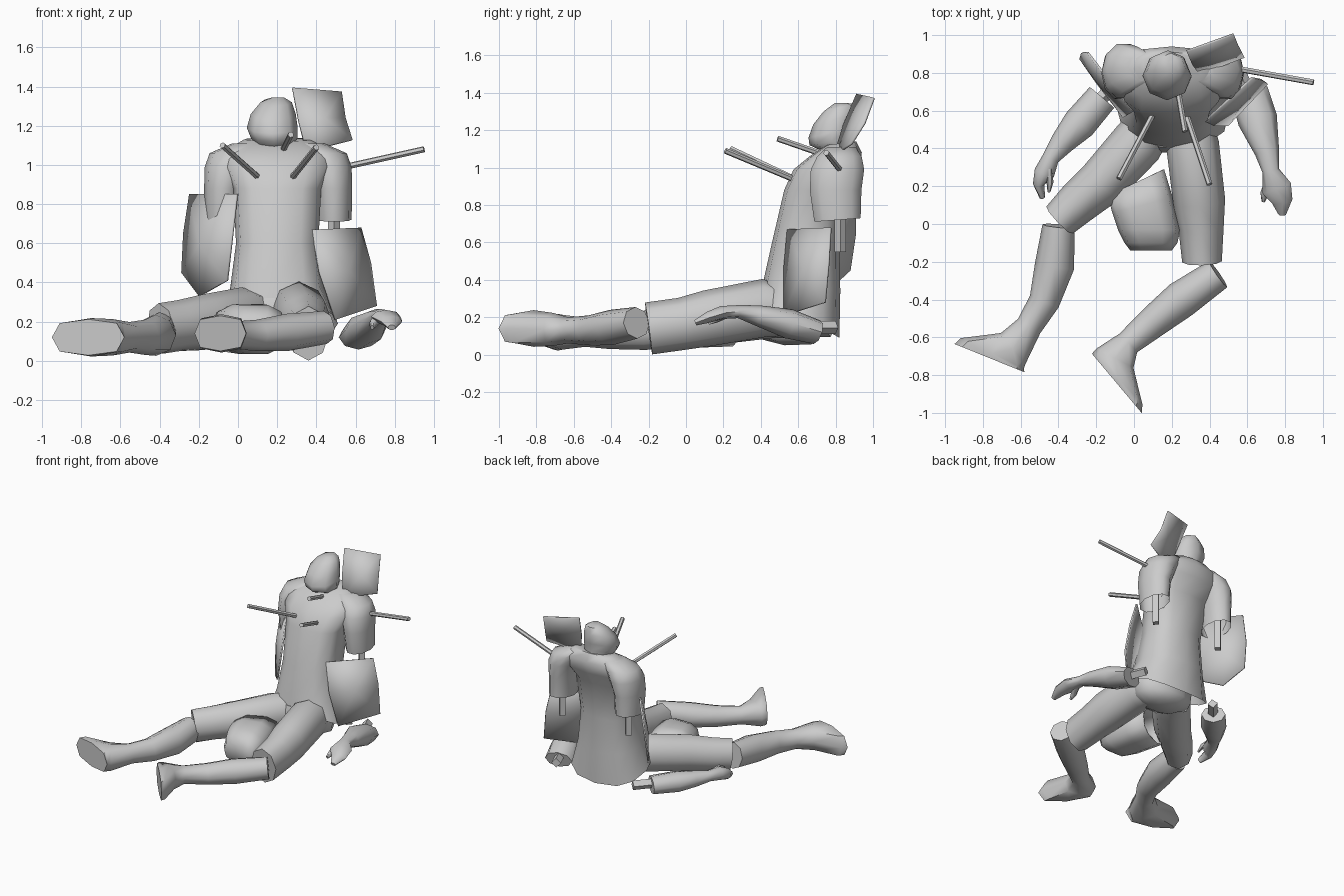
import bpy, bmesh, math
from mathutils import Vector

UP = Vector((0, 0, 1))


def finish(name, bm, angle=58, thick=0):
    bmesh.ops.recalc_face_normals(bm, faces=bm.faces)
    me = bpy.data.meshes.new(name)
    bm.to_mesh(me)
    bm.free()
    me.shade_smooth()
    me.set_sharp_from_angle(angle=math.radians(angle))
    ob = bpy.data.objects.new(name, me)
    bpy.context.collection.objects.link(ob)
    if thick:
        m = ob.modifiers.new("thickness", 'SOLIDIFY')
        m.thickness = thick
    return ob


def skin(name, loops, start=True, end=True, thick=0, angle=58):
    """Join equal-length point loops into a skin."""
    bm = bmesh.new()
    rows = [[bm.verts.new(p) for p in lp] for lp in loops]
    n = len(rows[0])
    for a, b in zip(rows, rows[1:]):
        for i in range(n):
            j = (i + 1) % n
            bm.faces.new((a[i], a[j], b[j], b[i]))
    if start:
        bm.faces.new(rows[0])
    if end:
        bm.faces.new(rows[-1])
    return finish(name, bm, thick=thick, angle=angle)


def sp(v, power):
    return math.copysign(abs(v) ** power, v) if abs(v) > 1e-6 else 0.0


def limb(name, rings, n=8, **kw):
    """Rings (x, y, z, half width, half height, [heading of the width axis]).
    Rings with a heading stand upright and are squarer."""
    pts = [Vector(r[:3]) for r in rings]
    loops = []
    for i, r in enumerate(rings):
        t = (pts[min(i + 1, len(pts) - 1)] - pts[max(i - 1, 0)]).normalized()
        side = t.cross(UP).normalized()
        top = side.cross(t)
        p = 1.0
        if len(r) > 5:
            h = math.radians(r[5])
            side, top, p = Vector((math.cos(h), math.sin(h), 0)), UP, .7
        loops.append([pts[i] + side * r[3] * sp(math.cos(k * math.tau / n), p)
                      + top * r[4] * sp(math.sin(k * math.tau / n), p) for k in range(n)])
    return skin(name, loops, **kw)


def stack(name, rings, n=10, power=1.0, mirror=None, **kw):
    """Level rings (x, y, z, rx, ry, tilt) stacked upward."""
    loops = []
    for x, y, z, rx, ry, tilt in rings:
        if mirror is not None:
            x = 2 * mirror - x
        ang = [k * math.tau / n for k in range(n)]
        loops.append([(x + rx * sp(math.cos(a), power), y + ry * sp(math.sin(a), power),
                       z + tilt * math.sin(a)) for a in ang])
    return skin(name, loops, **kw)


def rod(name, a, b, r=0.016, n=6):
    d = Vector(b) - Vector(a)
    s = d.orthogonal().normalized()
    t = d.normalized().cross(s)
    ang = [(k + 0.5) * math.tau / n for k in range(n)]
    return skin(name, [[Vector(p) + r * (s * math.cos(q) + t * math.sin(q)) for q in ang]
                       for p in (a, b)], angle=30)


def plate(name, corners, bulge):
    bm = bmesh.new()
    vs = [bm.verts.new(c) for c in corners]
    c = bm.verts.new(sum((v.co for v in vs), Vector()) / len(vs) + Vector(bulge))
    for i in range(len(vs)):
        bm.faces.new((vs[i], vs[(i + 1) % len(vs)], c))
    return finish(name, bm, thick=0.012)


# Torso with flared hem, open below
stack("torso", [(.21, .61, .19, .30, .21, -.10), (.2, .62, .37, .24, .205, -.03),
                (.2, .64, .6, .21, .18, 0), (.2, .69, .88, .225, .165, 0),
                (.2, .75, .99, .28, .175, 0), (.2, .80, 1.07, .27, .14, .01),
                (.2, .83, 1.13, .17, .08, .01)], n=12, power=.8, start=False)
stack("pelvis", [(.2, .57, .09, .12, .09, 0), (.2, .55, .14, .22, .16, 0),
                 (.2, .54, .23, .24, .17, 0), (.2, .55, .32, .2, .15, 0)])

# Bowed head and neck
stack("head", [(.19, .85, 1.06, .07, .06, 0), (.185, .78, 1.14, .12, .12, .02),
               (.175, .785, 1.19, .13, .13, .03), (.18, .80, 1.26, .115, .12, .03),
               (.195, .82, 1.32, .08, .085, .02), (.205, .83, 1.345, .03, .035, 0)], n=8)

# Short sleeves with the pegs hanging inside, mirrored about the torso
for side, m in (("right", None), ("left", .205)):
    stack(side + "_sleeve", [(.49, .81, .72, .09, .13, .01), (.485, .80, .88, .098, .145, 0),
                             (.465, .81, .99, .115, .15, 0), (.43, .82, 1.06, .125, .125, 0),
                             (.36, .83, 1.11, .08, .08, 0)],
          mirror=m, start=False)
    x = .49 if m is None else -.08
    rod(side + "_arm_peg", (x, .825, .55), (x, .825, .95), r=.03, n=4)

# Forearms, hands and elbow pegs
limb("right_forearm", [(.61, .70, .12, .10, .065), (.655, .55, .165, .105, .08),
                       (.705, .38, .21, .065, .055), (.725, .28, .23, .045, .035),
                       (.755, .19, .225, .08, .035), (.785, .12, .20, .055, .03),
                       (.785, .05, .17, .02, .015)])
limb("right_thumb", [(.72, .22, .22, .03, .025), (.69, .16, .19, .022, .022),
                     (.685, .12, .17, .01, .012)], n=6)
rod("right_elbow_peg", (.56, .80, .145), (.62, .66, .145), r=.035, n=4)
limb("left_forearm", [(-.17, .67, .12, .085, .065), (-.29, .53, .125, .09, .075),
                      (-.38, .43, .135, .065, .06), (-.44, .35, .14, .045, .04),
                      (-.475, .27, .14, .055, .05), (-.505, .21, .12, .03, .04),
                      (-.485, .14, .09, .015, .02)])
limb("left_thumb", [(-.45, .29, .16, .02, .025), (-.445, .22, .16, .018, .02),
                    (-.45, .17, .14, .008, .01)], n=6)
rod("left_elbow_peg", (-.08, .77, .13), (-.2, .63, .13), r=.035, n=4)

# Thighs
limb("right_thigh", [(.29, .56, .23, .12, .13), (.31, .42, .25, .14, .155),
                     (.345, .12, .195, .138, .15), (.355, -.02, .165, .12, .14),
                     (.36, -.20, .14, .105, .14)])
limb("left_thigh", [(.11, .56, .23, .12, .13), (.02, .43, .23, .14, .145),
                    (-.17, .22, .2, .13, .14), (-.30, .11, .18, .115, .13),
                    (-.395, .02, .165, .10, .13)])

# Shins that run down into turned feet with flat soles
limb("right_shin_foot", [(.445, -.265, .17, .085, .085), (.25, -.40, .145, .10, .095),
                         (.10, -.52, .13, .085, .08), (-.03, -.63, .13, .068, .07),
                         (-.10, -.71, .135, .11, .088, 152), (-.085, -.815, .14, .19, .098, 133),
                         (-.09, -.845, .14, .205, .09, 130)])
limb("left_shin_foot", [(-.40, -.01, .15, .085, .10), (-.42, -.22, .13, .105, .105),
                        (-.475, -.41, .12, .082, .09), (-.555, -.54, .12, .07, .078),
                        (-.64, -.66, .12, .105, .093, 128), (-.75, -.685, .12, .185, .098, 154),
                        (-.765, -.71, .12, .20, .092, 158)])

# Hollow helmet lying between the legs
limb("fallen_helmet", [(.01, .22, .16, .165, .12, 205), (.045, .10, .165, .165, .13, 195),
                       (.08, -.03, .16, .165, .13, 180), (.09, -.10, .15, .14, .11, 180),
                       (.09, -.14, .14, .11, .07, 180)], n=10, start=False, thick=.012)

# Loose armour plates behind the shoulder and beside the hips
plate("shoulder_plate", [(.28, .91, 1.395), (.53, 1.0, 1.375), (.55, .95, 1.24),
                         (.585, .88, 1.13), (.35, .79, 1.07), (.31, .84, 1.23)], (.01, -.01, 0))
plate("left_hip_plate", [(-.24, .91, .85), (-.27, .91, .65), (-.28, .88, .45), (-.19, .75, .33),
                         (-.05, .57, .41), (-.0, .60, .85)], (-.02, -.01, 0))
plate("right_hip_plate", [(.38, .54, .67), (.63, .77, .68), (.68, .76, .5), (.71, .74, .28),
                          (.50, .52, .21), (.42, .52, .45)], (.015, -.015, 0))

# Shafts stuck in the chest, neck and arm
for i, (a, b) in enumerate([((-.08, .24, 1.10), (.10, .58, .94)),
                            ((.95, .75, 1.08), (.50, .83, .98)),
                            ((.40, .21, 1.09), (.28, .57, .94)),
                            ((.27, .49, 1.155), (.23, .72, 1.075))]):
    rod("shaft_%d" % (i + 1), a, b)
